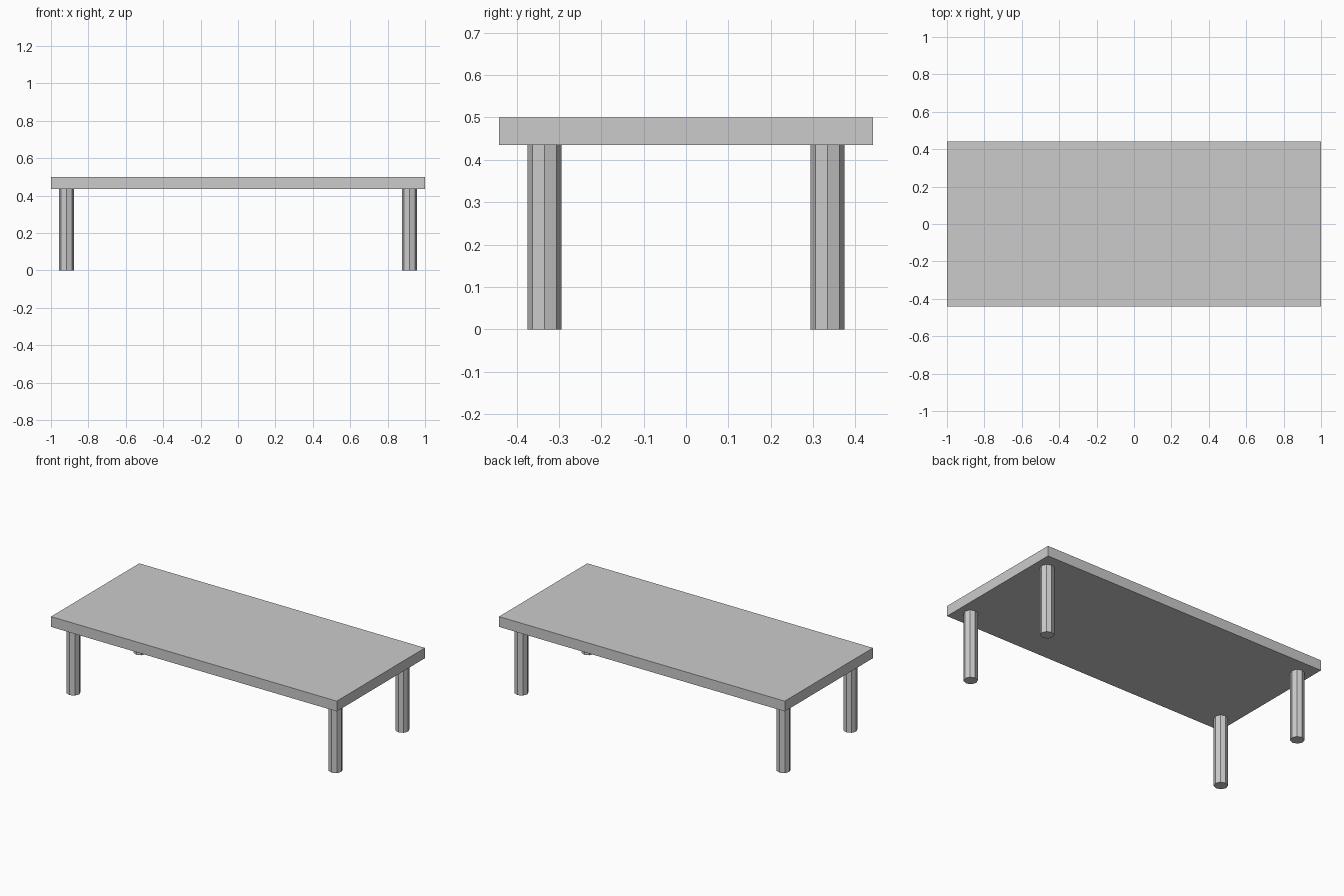
import bpy

if "Cube" in bpy.data.objects:
    bpy.data.objects.remove(bpy.data.objects["Cube"])

TOP_Z, UNDER_Z = 0.5, 0.435
LEG_X, LEG_Y, LEG_R = 0.917, 0.334, 0.0405

# Table top slab
bpy.ops.mesh.primitive_cube_add(size=1, location=(0, 0, (TOP_Z + UNDER_Z) / 2))
top = bpy.context.object
top.name = "table_top"
top.scale = (2.0, 0.882, TOP_Z - UNDER_Z)
bpy.ops.object.transform_apply(location=False, rotation=False, scale=True)


# Octagonal legs, one near each corner
def add_leg(name, x, y):
    bpy.ops.mesh.primitive_cylinder_add(
        vertices=8, radius=LEG_R, depth=UNDER_Z, location=(x, y, UNDER_Z / 2))
    bpy.context.object.name = name


for depth_name, sy in (("front", -1), ("back", 1)):
    for side_name, sx in (("left", -1), ("right", 1)):
        add_leg(f"{depth_name}_{side_name}_leg", sx * LEG_X, sy * LEG_Y)
